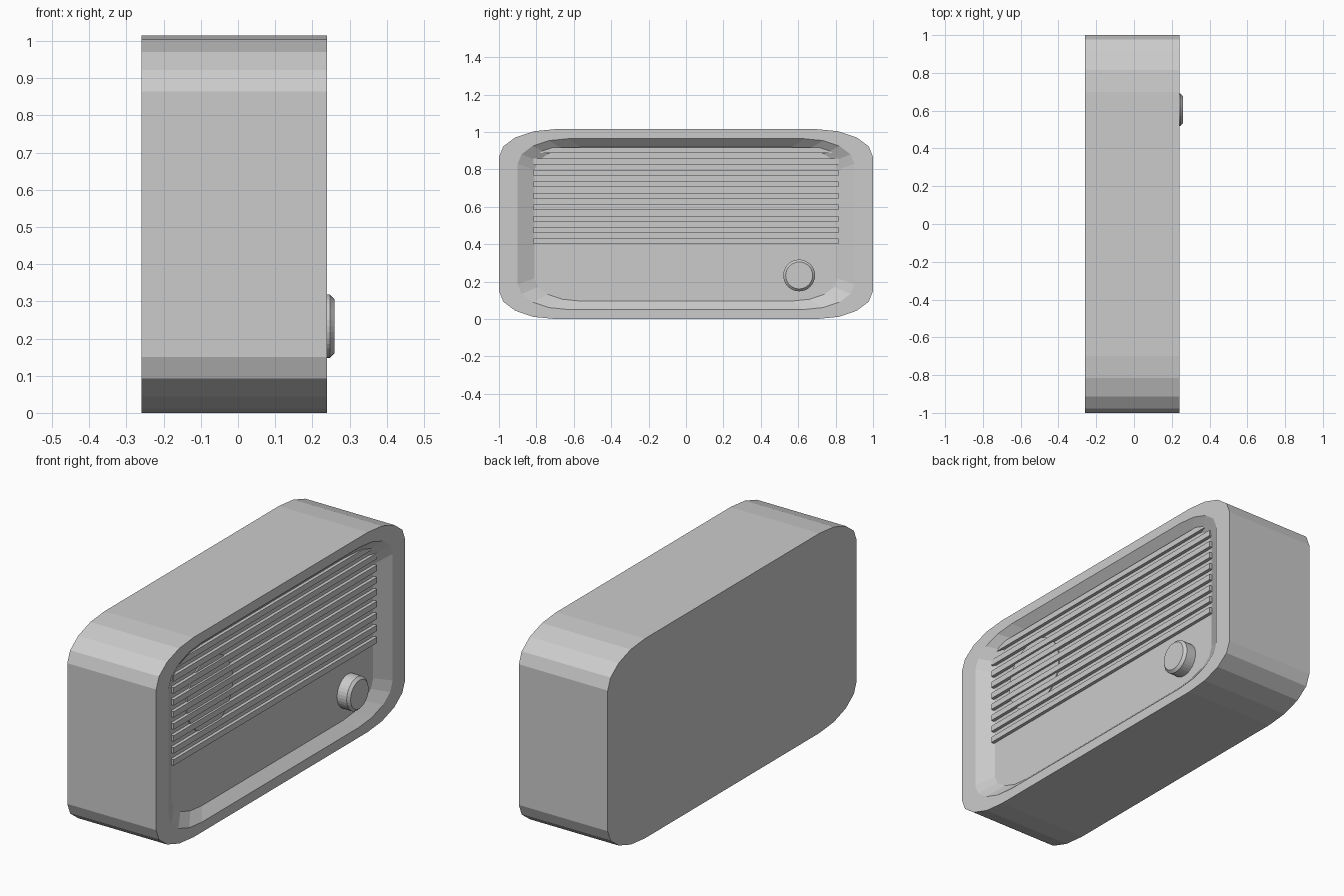
import bpy, bmesh, math
from mathutils import Matrix, Vector

if "Cube" in bpy.data.objects:
    bpy.data.objects.remove(bpy.data.objects["Cube"])

MID_Z = 0.5075       # centre height of the case
FLOOR_X = 0.193      # depth of the recessed front panel


def make_object(name, bm):
    bmesh.ops.recalc_face_normals(bm, faces=bm.faces)
    mesh = bpy.data.meshes.new(name)
    bm.to_mesh(mesh)
    bm.free()
    obj = bpy.data.objects.new(name, mesh)
    bpy.context.collection.objects.link(obj)
    return obj


def outline(x, scale):
    """Rounded rectangle in the YZ plane with stretched corners."""
    pts = []
    for quadrant, (sy, sz) in enumerate([(1, 1), (-1, 1), (-1, -1), (1, -1)]):
        for i in range(5):
            a = math.radians(90 * quadrant + 22.5 * i)
            y = sy * 0.70 + 0.30 * math.cos(a)
            z = sz * 0.3575 + 0.15 * math.sin(a)
            pts.append(Vector((x, y * scale, MID_Z + z * scale)))
    return pts


def loft(name, rings):
    """Skin successive rings and cap both ends."""
    bm = bmesh.new()
    loops = [[bm.verts.new(p) for p in ring] for ring in rings]
    n = len(loops[0])
    for a, b in zip(loops, loops[1:]):
        for i in range(n):
            j = (i + 1) % n
            bm.faces.new((a[i], a[j], b[j], b[i]))
    bm.faces.new(loops[0])
    bm.faces.new(loops[-1])
    return make_object(name, bm)


def circle(x, y, z, radius, sides):
    return [Vector((x, y + radius * math.cos(math.tau * i / sides),
                    z + radius * math.sin(math.tau * i / sides)))
            for i in range(sides)]


# Case: back, outer front edge, inner rim edge, recessed panel
loft("case", [outline(-0.26, 1), outline(0.24, 1),
              outline(0.24, 0.9), outline(FLOOR_X, 0.81)])

# Speaker grille slats
for k in range(9):
    bm = bmesh.new()
    centre = Matrix.Translation((0.199, 0, 0.415 + 0.061 * k))
    bmesh.ops.create_cube(bm, size=1,
                          matrix=centre @ Matrix.Diagonal((0.022, 1.632, 0.03, 1)))
    make_object(f"grille_slat_{k + 1}", bm)

# Speaker disc behind the slats
loft("speaker_disc", [circle(0.18, -0.51, 0.65, 0.185, 32),
                      circle(0.199, -0.51, 0.65, 0.185, 32)])

# Tuning knob with a chamfered front edge
loft("tuning_knob", [circle(0.18, 0.605, 0.233, 0.085, 32),
                     circle(0.247, 0.605, 0.233, 0.085, 32),
                     circle(0.26, 0.605, 0.233, 0.072, 32)])
